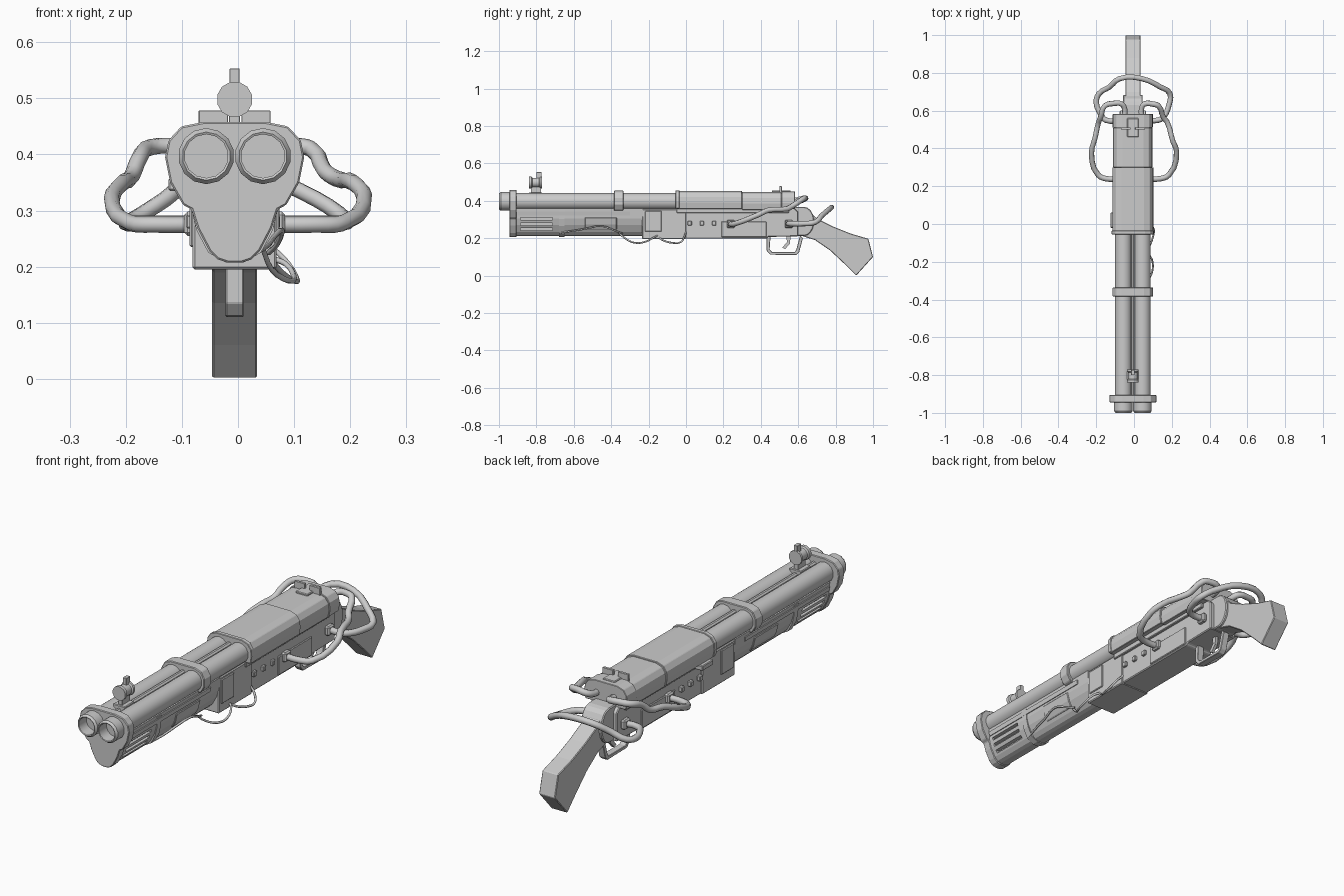
import bpy, bmesh, math
from mathutils import Vector

if "Cube" in bpy.data.objects:
    bpy.data.objects.remove(bpy.data.objects["Cube"])

CX = -0.006  # centre line of the gun body


def finish(name, bm, bevel=0.0, smooth=False):
    bmesh.ops.remove_doubles(bm, verts=bm.verts, dist=1e-5)
    bmesh.ops.recalc_face_normals(bm, faces=bm.faces)
    me = bpy.data.meshes.new(name)
    bm.to_mesh(me)
    bm.free()
    ob = bpy.data.objects.new(name, me)
    bpy.context.collection.objects.link(ob)
    if bevel:
        m = ob.modifiers.new("bevel", 'BEVEL')
        m.width, m.segments, m.limit_method = bevel, 1, 'ANGLE'
    if smooth:
        bpy.ops.object.select_all(action='DESELECT')
        bpy.context.view_layer.objects.active = ob
        ob.select_set(True)
        bpy.ops.object.shade_smooth_by_angle(angle=math.radians(32))
    return ob


def prism(name, pts, axis, a, b, bevel=0.0):
    """Extrude a closed outline along x (pts = y,z) or y (pts = x,z)."""
    bm = bmesh.new()
    put = (lambda p, t: (t, p[0], p[1])) if axis == 'x' else (lambda p, t: (p[0], t, p[1]))
    lo = [bm.verts.new(put(p, a)) for p in pts]
    hi = [bm.verts.new(put(p, b)) for p in pts]
    bm.faces.new(lo)
    bm.faces.new(hi[::-1])
    for i in range(len(pts)):
        j = (i + 1) % len(pts)
        bm.faces.new((lo[i], lo[j], hi[j], hi[i]))
    return finish(name, bm, bevel)


def mirrored(half):
    """Outline from (half width, z) points listed top to bottom."""
    return [(CX + w, z) for w, z in half] + [(CX - w, z) for w, z in reversed(half)]


def box(name, x0, x1, y0, y1, z0, z1, bevel=0.0):
    return prism(name, [(x0, z0), (x1, z0), (x1, z1), (x0, z1)], 'y', y0, y1, bevel)


def lathe(name, prof, x, z, n=14):
    """Spin (y, radius) points about an axis along y."""
    bm = bmesh.new()
    rings = []
    for y, r in prof:
        rings.append([bm.verts.new((x + r * math.cos(2 * math.pi * (k + .5) / n), y,
                                    z + r * math.sin(2 * math.pi * (k + .5) / n))) for k in range(n)])
    for p, q in zip(rings, rings[1:]):
        for k in range(n):
            bm.faces.new((p[k], p[(k + 1) % n], q[(k + 1) % n], q[k]))
    bm.faces.new(rings[0])
    bm.faces.new(rings[-1])
    return finish(name, bm, smooth=True)


def cable(name, pts, r, res=2):
    cu = bpy.data.curves.new(name, 'CURVE')
    cu.dimensions = '3D'
    cu.bevel_depth, cu.bevel_resolution, cu.resolution_u = r, res, 3
    cu.use_fill_caps = True
    sp = cu.splines.new('BEZIER')
    sp.bezier_points.add(len(pts) - 1)
    for bp, p in zip(sp.bezier_points, pts):
        bp.co = Vector(p)
        bp.handle_left_type = bp.handle_right_type = 'AUTO'
    ob = bpy.data.objects.new(name, cu)
    bpy.context.collection.objects.link(ob)
    bpy.ops.object.select_all(action='DESELECT')
    bpy.context.view_layer.objects.active = ob
    ob.select_set(True)
    bpy.ops.object.convert(target='MESH')
    return ob


# Twin barrels with hollow muzzles
for side, tag in ((-1, "left"), (1, "right")):
    lathe(tag + "_barrel", [(-.93, .039), (-.998, .039), (-1, .043), (-.99, .05), (-.94, .05),
                            (-.935, .045), (.05, .045)], CX + side * .0505, .397)
lathe("centre_rod", [(-.92, .012), (0, .012)], CX, .42, 8)

# Muzzle plate and barrel clamp
prism("muzzle_plate", mirrored([(.055, .458), (.095, .45), (.118, .425), (.124, .395), (.115, .35),
                                (.092, .31), (.077, .302), (.066, .268), (.045, .228), (.03, .213),
                                (.012, .207)]), 'y', -.945, -.905, .003)
band = [(.06, .455), (.09, .445), (.107, .415), (.107, .38), (.09, .352), (.06, .342)]
prism("barrel_clamp", mirrored(band), 'y', -.385, -.335, .003)

# Fore-end with side slots and raised panels
fore = prism("fore_end", mirrored([(.078, .358), (.074, .305), (.064, .27), (.043, .232), (.028, .217),
                                   (.011, .212)]), 'y', -.91, -.23)
bm = bmesh.new()
for side in (-1, 1):
    for w, z in ((.074, .303), (.066, .275), (.052, .247)):
        g = bmesh.ops.create_cube(bm, size=1)['verts']
        bmesh.ops.scale(bm, vec=(.03, .17, .013), verts=g)
        bmesh.ops.translate(bm, vec=(CX + side * w, -.8, z), verts=g)
cutter = finish("slot_cutter", bm)
cutter.hide_render = True
cutter.hide_viewport = True
m = fore.modifiers.new("slots", 'BOOLEAN')
m.object, m.solver = cutter, 'EXACT'
prism("fore_end_panel", mirrored([(.079, .312), (.07, .272), (.056, .246)]), 'y', -.54, -.37, .003)
prism("fore_end_rib", mirrored([(.082, .342), (.079, .322)]), 'y', -.9, -.3)
prism("fore_end_rear_band", mirrored([(.08, .35), (.077, .302), (.068, .265), (.047, .225), (.015, .207)]),
      'y', -.68, -.65)

# Lower receiver
prism("lower_receiver", [(-.235, .198), (.43, .198), (.44, .207), (.6, .21), (.6, .34), (.57, .37),
                         (-.235, .36)], 'x', CX - .07, CX + .07, .004)
box("receiver_front_housing", CX - .075, CX + .075, -.235, -.0, .195, .355, .004)
box("receiver_lower_panel", CX - .075, CX + .075, .19, .43, .205, .29, .003)
box("receiver_rail", CX - .082, CX + .082, -.05, .55, .335, .36, .003)
for side in (-1, 1):
    x = CX + side * .075
    box("side_cover", x - .005, x + .005, -.22, -.13, .235, .345, .003)
    for y in (.02, .085, .15):
        box("side_stud", x - .012, x + .006, y - .011, y + .011, .268, .292, .003)
box("left_catch", CX - .118, CX - .07, -.02, .06, .335, .358, .003)

# Upper cover in stepped sections
def cover(name, y0, y1, d):
    half = [(.055, .448), (.085, .438), (.101, .415), (.104, .385), (.098, .352)]
    prism(name, mirrored([(w + d, z + d) for w, z in half]), 'y', y0, y1, .002)


cover("cover_front", -.05, .30, .005)
cover("cover_front_lip", -.055, -.035, .008)
cover("cover_middle", .30, .51, 0)
cover("cover_rear_collar", .51, .582, .003)

# Sights
lathe("front_sight_drum", [(-.84, .027), (-.84, .032), (-.825, .032), (-.82, .026), (-.785, .026),
                           (-.78, .032), (-.77, .032)], CX, .498, 12)
box("front_sight_post", CX - .009, CX + .009, -.8, -.772, .52, .553, .001)
box("front_sight_stem", CX - .01, CX + .01, -.83, -.775, .42, .475, .001)
box("front_sight_foot", CX - .03, CX + .03, -.84, -.77, .415, .445, .003)
box("rear_sight_base", CX - .03, CX + .03, .46, .56, .44, .456, .003)
for side in (-1, 1):
    x = CX + side * .038
    box("rear_sight_leaf", x - .026, x + .026, .5, .512, .44, .478, .001)

# Rear hub and stock
hub = [(.63 + .055 * math.cos(a), .29 + .078 * math.sin(a))
       for a in (math.radians(t) for t in range(-90, 91, 20))]
prism("rear_hub", [(.57, .212)] + hub + [(.57, .368)], 'x', CX - .052, CX + .052, .004)
prism("stock", [(.58, .35), (.65, .355), (.70, .305), (.78, .265), (.88, .225), (.975, .197), (1, .1),
                (.91, 0), (.85, .06), (.77, .135), (.69, .19), (.62, .212), (.58, .22)],
      'x', -.046, .034, .003)

# Trigger guard and trigger
prism("trigger_guard", [(.43, .21), (.43, .135), (.45, .112), (.59, .11), (.605, .125), (.625, .2),
                        (.61, .215), (.59, .14), (.582, .126), (.46, .126), (.447, .14), (.452, .21)],
      'x', CX - .016, CX + .016, .002)
prism("trigger", [(.535, .215), (.54, .18), (.515, .15), (.53, .142), (.555, .17), (.56, .215)],
      'x', CX - .007, CX + .007)

# Thick hoses from the receiver sides up to the rear of the cover
cable("right_hose", [(.06, .24, .275), (.14, .24, .275), (.185, .26, .277), (.225, .385, .325),
                     (.205, .44, .35), (.175, .54, .357), (.155, .565, .37), (.13, .625, .41),
                     (.1, .635, .415), (.055, .635, .41), (.04, .61, .40), (.04, .57, .395)], .0145)
cable("left_hose", [(-.07, .24, .275), (-.15, .24, .275), (-.19, .26, .277), (-.225, .375, .32),
                    (-.205, .46, .35), (-.19, .53, .36), (-.175, .57, .395), (-.155, .625, .413),
                    (-.11, .638, .415), (-.065, .635, .41), (-.05, .61, .40), (-.05, .57, .395)], .0145)
# Hose looping over the stock
cable("rear_hose", [(-.07, .55, .277), (-.15, .55, .277), (-.175, .58, .277), (-.2, .645, .278),
                    (-.185, .69, .285), (-.13, .725, .32), (-.075, .77, .358), (.04, .77, .358),
                    (.14, .725, .32), (.19, .69, .285), (.185, .63, .278), (.155, .565, .277),
                    (.13, .55, .277), (.06, .55, .277)], .0145)
# Hose sockets
for side in (-1, 1):
    for y in (.24, .55):
        x = CX + side * .078
        box("hose_socket", x - .012, x + .012, y - .022, y + .022, .255, .298, .006)

# Thin loose wires on the right side
cable("front_wire", [(.04, -.67, .23), (.055, -.6, .24), (.062, -.54, .25), (.078, -.45, .265),
                     (.07, -.38, .24), (.055, -.34, .225)], .005, 1)
cable("middle_wire", [(.045, -.36, .23), (.06, -.32, .195), (.09, -.27, .175), (.1, -.22, .18),
                      (.085, -.17, .205), (.06, -.15, .215)], .005, 1)
cable("rear_wire", [(.06, -.155, .21), (.08, -.12, .188), (.1, -.07, .175), (.105, -.03, .178),
                    (.09, -.01, .205), (.06, 0, .235)], .005, 1)
